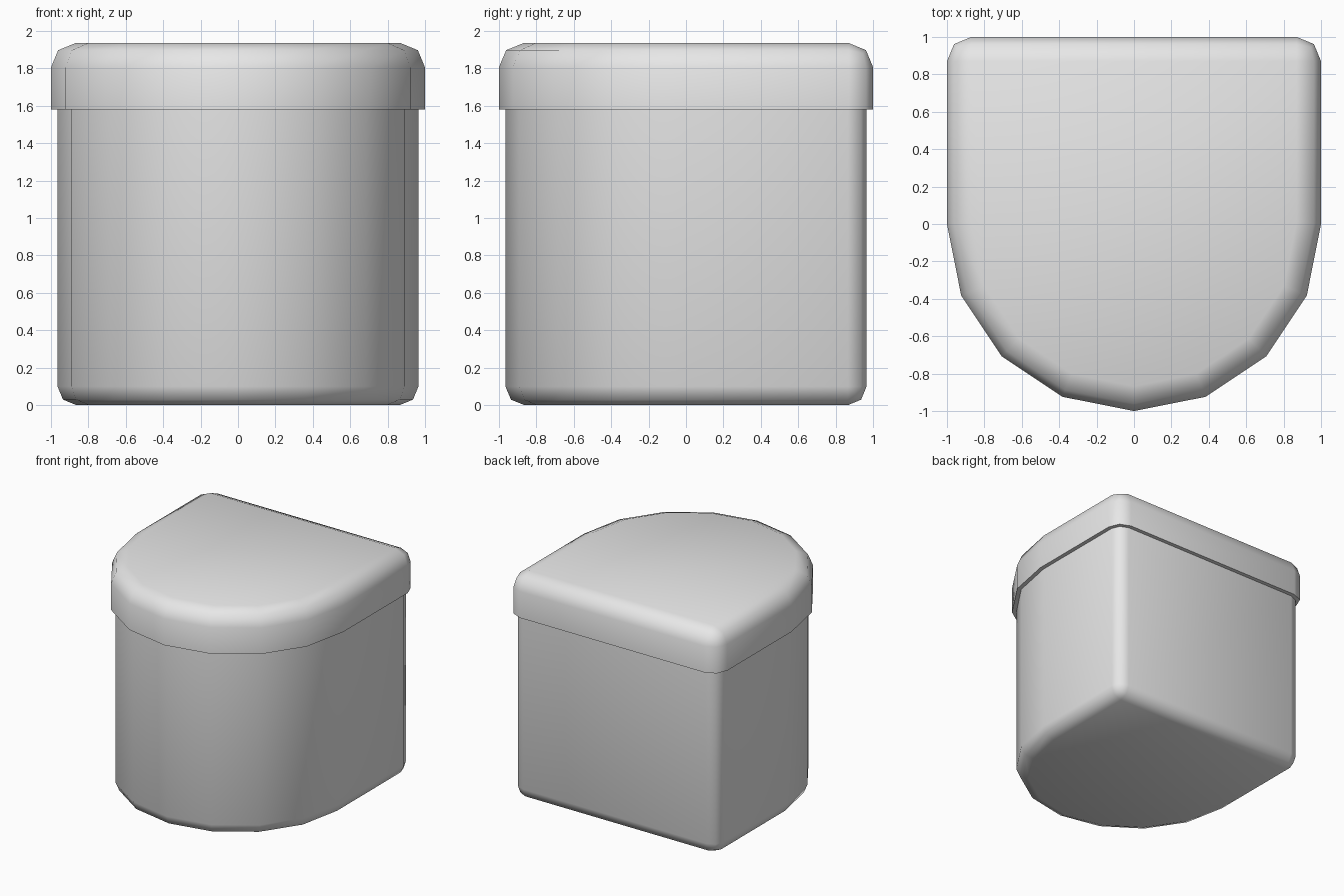
import bpy, bmesh, math

cube = bpy.data.objects.get("Cube")
if cube:
    bpy.data.objects.remove(cube)

grey = bpy.data.materials.new("light_grey")
grey.use_nodes = True
colour = (0.8, 0.8, 0.8, 1)
grey.diffuse_color = colour
grey.node_tree.nodes["Principled BSDF"].inputs["Base Color"].default_value = colour


def outline(radius):
    """Half-round front joined to a square back."""
    pts = [(radius * math.cos(a), radius * math.sin(a))
           for a in (math.pi + i * math.pi / 8 for i in range(9))]
    return pts + [(radius, radius), (-radius, radius)]


def rounded_block(name, radius, z0, z1, round_z, bevel):
    """Extruded outline with rounded back corners and one rounded end."""
    bm = bmesh.new()
    base = bm.faces.new([bm.verts.new((x, y, z0)) for x, y in outline(radius)])
    ext = bmesh.ops.extrude_face_region(bm, geom=[base], use_keep_orig=True)
    for v in ext["geom"]:
        if isinstance(v, bmesh.types.BMVert):
            v.co.z = z1
    bmesh.ops.recalc_face_normals(bm, faces=bm.faces)

    def is_rounded(edge):
        a, b = (v.co for v in edge.verts)
        end = abs(a.z - round_z) < 1e-4 and abs(b.z - round_z) < 1e-4
        back_corner = abs(a.z - b.z) > 0.1 and a.y > radius * 0.9
        return end or back_corner

    bmesh.ops.bevel(bm, geom=[e for e in bm.edges if is_rounded(e)],
                    offset=bevel, offset_type='OFFSET', segments=2,
                    profile=0.5, affect='EDGES', clamp_overlap=True)
    mesh = bpy.data.meshes.new(name)
    bm.to_mesh(mesh)
    bm.free()
    mesh.materials.append(grey)
    obj = bpy.data.objects.new(name, mesh)
    bpy.context.collection.objects.link(obj)
    bpy.ops.object.select_all(action='DESELECT')
    obj.select_set(True)
    bpy.context.view_layer.objects.active = obj
    bpy.ops.object.shade_smooth_by_angle(angle=math.radians(60))
    return obj


# Container with a rounded bottom edge
rounded_block("container_body", 0.965, 0.0, 1.6, 0.0, 0.1)

# Slightly wider lid with a rounded top edge
rounded_block("lid", 1.0, 1.58, 1.935, 1.935, 0.13)
